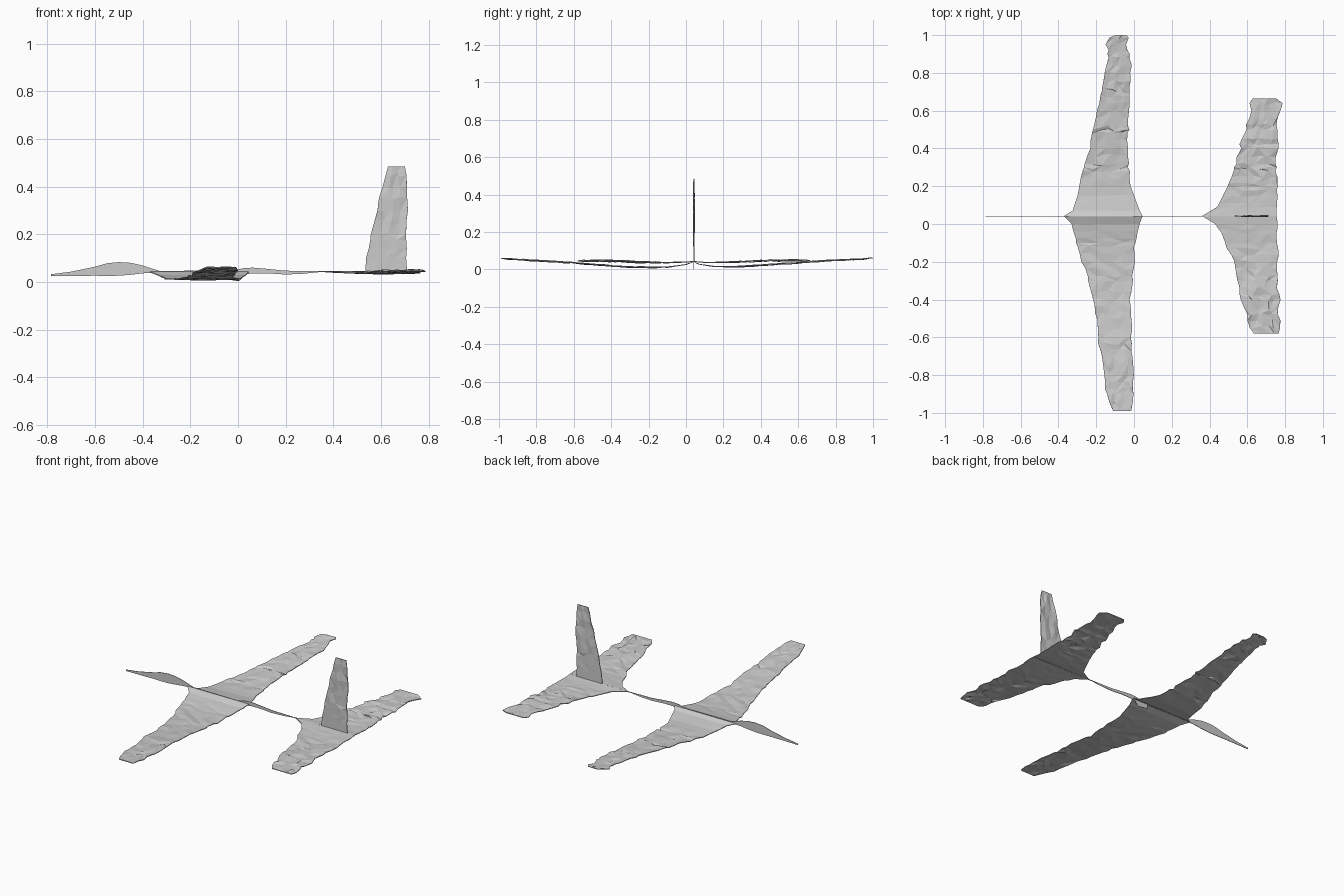
import bpy, bmesh, math, random
from mathutils import Vector

random.seed(7)
if "Cube" in bpy.data.objects:
    bpy.data.objects.remove(bpy.data.objects["Cube"])

paper = bpy.data.materials.new("paper grey")
paper.use_nodes = True
GREY = (0.6, 0.6, 0.6, 1)
paper.diffuse_color = GREY
paper.node_tree.nodes["Principled BSDF"].inputs["Base Color"].default_value = GREY

MID = 0.042   # y of the fuselage plane


def sample(stations, s):
    """Linear interpolation of the station rows at position s."""
    for a, b in zip(stations, stations[1:]):
        if a[0] <= s <= b[0]:
            t = (s - a[0]) / (b[0] - a[0])
            return [p + (q - p) * t for p, q in zip(a, b)]
    return stations[-1]


def sheet(name, stations, place, cols, step, crumple, ragged, thick=0.004):
    """Crumpled thin sheet: rows run along the stations, columns from edge to edge."""
    lo, hi = stations[0][0], stations[-1][0]
    n = max(2, round((hi - lo) / step))
    grid = {lo + (hi - lo) * i / n for i in range(n + 1)}
    marks = {r[0] for r in stations}
    rows = sorted(marks | {g for g in grid if min(abs(g - m) for m in marks) > step * 0.4})
    bm = bmesh.new()
    net = []
    for i, s in enumerate(rows):
        _, a, b, h = sample(stations, s)
        calm = 0 if i in (0, len(rows) - 1) else 1
        calm *= min(1, abs(s - MID) / 0.25)
        line = []
        for j in range(cols + 1):
            t = j / cols
            inner = 0 < j < cols
            u = a + (b - a) * t + random.uniform(-1, 1) * ragged * calm
            v = s + (random.uniform(-1, 1) * step * 0.25 * calm if inner else 0)
            w = h + random.uniform(-1, 1) * crumple * calm
            line.append(bm.verts.new(place(u, v, w)))
        net.append(line)
    for r0, r1 in zip(net, net[1:]):
        for j in range(cols):
            a, b, c, d = r0[j], r0[j + 1], r1[j + 1], r1[j]
            if random.random() < 0.5:
                bm.faces.new((a, b, c)); bm.faces.new((a, c, d))
            else:
                bm.faces.new((a, b, d)); bm.faces.new((b, c, d))
    bmesh.ops.recalc_face_normals(bm, faces=bm.faces)
    mesh = bpy.data.meshes.new(name)
    bm.to_mesh(mesh)
    bm.free()
    mesh.materials.append(paper)
    obj = bpy.data.objects.new(name, mesh)
    bpy.context.collection.objects.link(obj)
    solid = obj.modifiers.new("thickness", 'SOLIDIFY')
    solid.thickness = thick
    solid.offset = 0
    return obj


def flat(u, v, w):      # horizontal sheet: stations run along y
    return Vector((u, v, w))


def upright(u, v, w):   # vertical sheet: stations run along z
    return Vector((u, w, v))


def lengthwise(u, v, w):  # vertical sheet: stations run along x
    return Vector((v, w, u))


# Main wing: y, leading x, trailing x, height
sheet("main_wing_left_half", [
    (MID, -0.37, 0.045, 0.042), (0.07, -0.325, 0.03, 0.028), (0.15, -0.30, 0.0, 0.016),
    (0.2, -0.29, -0.015, 0.014), (0.3, -0.265, -0.03, 0.016), (0.4, -0.235, -0.035, 0.022),
    (0.5, -0.215, -0.03, 0.029), (0.6, -0.19, -0.03, 0.036), (0.7, -0.175, -0.025, 0.043),
    (0.8, -0.15, -0.015, 0.049), (0.9, -0.135, -0.02, 0.054), (0.95, -0.145, -0.045, 0.057),
    (0.985, -0.125, -0.03, 0.06), (1.0, -0.10, -0.04, 0.06)],
    flat, 5, 0.04, 0.004, 0.006)
sheet("main_wing_right_half", [
    (-0.99, -0.11, -0.015, 0.06), (-0.95, -0.13, -0.01, 0.057), (-0.9, -0.145, -0.005, 0.054),
    (-0.8, -0.16, 0.0, 0.047), (-0.7, -0.175, -0.005, 0.042), (-0.6, -0.19, -0.02, 0.035),
    (-0.5, -0.2, -0.01, 0.027), (-0.4, -0.215, -0.02, 0.02), (-0.3, -0.24, -0.01, 0.014),
    (-0.2, -0.275, 0.0, 0.011), (-0.1, -0.305, 0.005, 0.012), (0.0, -0.33, 0.03, 0.026),
    (MID, -0.37, 0.045, 0.042)],
    flat, 5, 0.04, 0.004, 0.006)

# Tailplane
sheet("tailplane_left_half", [
    (MID, 0.36, 0.755, 0.043), (0.06, 0.39, 0.755, 0.041), (0.09, 0.44, 0.755, 0.038),
    (0.2, 0.50, 0.76, 0.038), (0.3, 0.53, 0.755, 0.042), (0.4, 0.562, 0.76, 0.046),
    (0.45, 0.565, 0.76, 0.047), (0.5, 0.59, 0.76, 0.048), (0.6, 0.615, 0.77, 0.049),
    (0.64, 0.605, 0.78, 0.049), (0.665, 0.63, 0.75, 0.049)],
    flat, 6, 0.035, 0.006, 0.008)
sheet("tailplane_right_half", [
    (-0.58, 0.635, 0.765, 0.046), (-0.55, 0.605, 0.77, 0.046), (-0.45, 0.59, 0.765, 0.046),
    (-0.4, 0.57, 0.77, 0.045), (-0.3, 0.55, 0.755, 0.042), (-0.2, 0.525, 0.765, 0.038),
    (-0.1, 0.485, 0.755, 0.037), (-0.05, 0.465, 0.755, 0.038), (0.0, 0.43, 0.76, 0.04),
    (MID, 0.36, 0.755, 0.043)],
    flat, 6, 0.035, 0.006, 0.008)

# Upright tail fin: z, leading x, trailing x, y
sheet("tail_fin", [
    (0.04, 0.535, 0.71, MID), (0.1, 0.537, 0.705, MID), (0.14, 0.55, 0.71, MID),
    (0.2, 0.56, 0.705, MID), (0.3, 0.585, 0.715, MID), (0.4, 0.605, 0.707, MID),
    (0.45, 0.617, 0.71, MID), (0.485, 0.63, 0.70, MID)],
    upright, 4, 0.045, 0.005, 0.005)

# Fuselage blade: x, lower z, upper z, y
sheet("fuselage_blade", [
    (-0.785, 0.024, 0.032, MID), (-0.7, 0.025, 0.043, MID), (-0.6, 0.026, 0.064, MID),
    (-0.55, 0.025, 0.078, MID), (-0.5, 0.026, 0.083, MID), (-0.45, 0.03, 0.08, MID),
    (-0.4, 0.036, 0.069, MID), (-0.33, 0.04, 0.046, MID), (-0.2, 0.038, 0.047, MID),
    (-0.03, 0.034, 0.045, MID), (0.02, 0.03, 0.057, MID), (0.06, 0.036, 0.06, MID),
    (0.12, 0.036, 0.055, MID), (0.2, 0.031, 0.047, MID), (0.27, 0.034, 0.046, MID),
    (0.34, 0.041, 0.045, MID), (0.45, 0.04, 0.045, MID), (0.755, 0.037, 0.044, MID)],
    lengthwise, 1, 0.05, 0.0, 0.0, 0.003)
# Small point hanging under the wing's trailing root
sheet("root_point", [
    (-0.06, 0.012, 0.04, MID), (0.005, 0.003, 0.04, MID), (0.03, 0.03, 0.045, MID)],
    lengthwise, 1, 0.05, 0.0, 0.0, 0.003)
